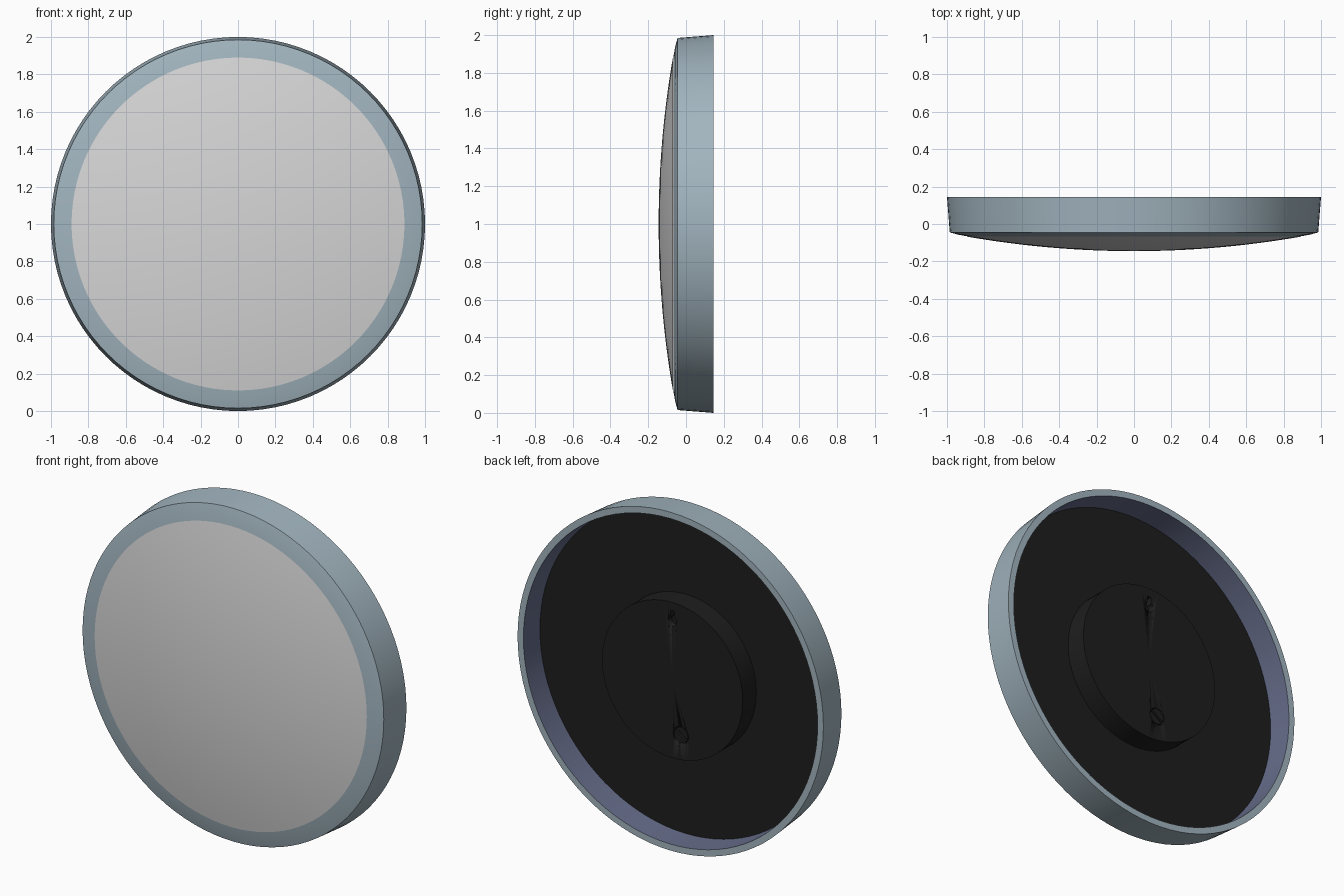
import bpy, bmesh, math
from mathutils import Matrix

if "Cube" in bpy.data.objects:
    bpy.data.objects.remove(bpy.data.objects["Cube"], do_unlink=True)

SIDES = 96


def material(name, rgb):
    m = bpy.data.materials.new(name)
    m.use_nodes = True
    m.diffuse_color = (*rgb, 1)
    m.node_tree.nodes["Principled BSDF"].inputs["Base Color"].default_value = (*rgb, 1)
    return m


FRAME = material("blue grey frame", (0.36, 0.46, 0.52))
INNER = material("slate violet lining", (0.13, 0.15, 0.25))
GLASS = material("pale silver glass", (0.68, 0.68, 0.68))
BLACK = material("matt black", (0.013, 0.013, 0.013))


def finish(name, bm, mats, smooth=True):
    bmesh.ops.recalc_face_normals(bm, faces=bm.faces)
    mesh = bpy.data.meshes.new(name)
    bm.to_mesh(mesh)
    bm.free()
    for m in mats:
        mesh.materials.append(m)
    obj = bpy.data.objects.new(name, mesh)
    bpy.context.collection.objects.link(obj)
    if smooth:
        bpy.ops.object.select_all(action="DESELECT")
        obj.select_set(True)
        bpy.context.view_layer.objects.active = obj
        bpy.ops.object.shade_smooth_by_angle(angle=math.radians(30))
    return obj


def lathe(name, profile, mats, closed=False, pick=None, centre=(0, 1), sides=SIDES):
    """Spin (radius, y) points about an axis along y."""
    bm = bmesh.new()
    verts = [bm.verts.new((r, y, 0)) for r, y in profile]
    pairs = list(zip(verts, verts[1:] + verts[:1]))
    edges = [bm.edges.new(p) for p in (pairs if closed else pairs[:-1])]
    bmesh.ops.spin(bm, geom=verts + edges, cent=(0, 0, 0), axis=(0, 1, 0),
                   angle=math.tau, steps=sides)
    bmesh.ops.remove_doubles(bm, verts=bm.verts, dist=1e-4)
    if pick:
        for f in bm.faces:
            f.normal_update()
            c = f.calc_center_median()
            f.material_index = pick(math.hypot(c.x, c.z), c.y)
    bmesh.ops.translate(bm, verts=bm.verts, vec=(centre[0], 0, centre[1]))
    return finish(name, bm, mats)


def box(name, size, place, turn=0):
    bm = bmesh.new()
    bmesh.ops.create_cube(bm, size=1)
    bm.transform(Matrix.Translation(place) @ Matrix.Rotation(turn, 4, "Y")
                 @ Matrix.Diagonal((*size, 1)))
    return finish(name, bm, [BLACK], False)


def cut(target, cutter):
    mod = target.modifiers.new("cut", "BOOLEAN")
    mod.operation = "DIFFERENCE"
    mod.solver = "EXACT"
    mod.object = cutter
    cutter.hide_render = True
    cutter.hide_set(True)


def cylinder(name, radius, y0, y1, centre=(0, 1), sides=SIDES):
    return lathe(name, [(0, y0), (radius, y0), (radius, y1), (0, y1)], [BLACK],
                 centre=centre, sides=sides)


# Drafted outer frame with a sloping front lip and a coloured inner wall
lathe("frame", [(0.885, -0.067), (0.94, -0.057), (0.985, -0.045), (1.0, 0.145),
                (0.962, 0.145), (0.955, -0.01), (0.885, -0.03)],
      [FRAME, INNER], closed=True,
      pick=lambda r, y: int(r < 0.96 and y > 0))

# Domed glass
rim, sag = 0.89, 0.077
sphere = (rim ** 2 + sag ** 2) / (2 * sag)
dome = [(rim * i / 16, -0.145 + sphere - math.sqrt(sphere ** 2 - (rim * i / 16) ** 2))
        for i in range(17)]
lathe("mirror_glass", dome, [GLASS])

# Back panel and its raised mounting boss
cylinder("back_panel", 0.958, -0.025, 0.0)
boss = cylinder("mounting_boss", 0.46, -0.01, 0.127)

# Keyhole hanger and screw recess in the boss
screw_at = (-0.055, 0.69)
cut(boss, cylinder("keyhole_round_cutter", 0.028, 0.09, 0.2, (0, 1.345), 24))
cut(boss, box("keyhole_slot_cutter", (0.026, 0.11, 0.07), (0, 0.145, 1.375)))
cut(boss, cylinder("screw_recess_cutter", 0.05, 0.1, 0.2, screw_at, 32))

# Slotted screw head
screw = cylinder("screw_head", 0.045, 0.095, 0.125, screw_at, 32)
cut(screw, box("screw_slot_cutter", (0.12, 0.04, 0.014),
               (screw_at[0], 0.13, screw_at[1]), math.radians(-35)))
